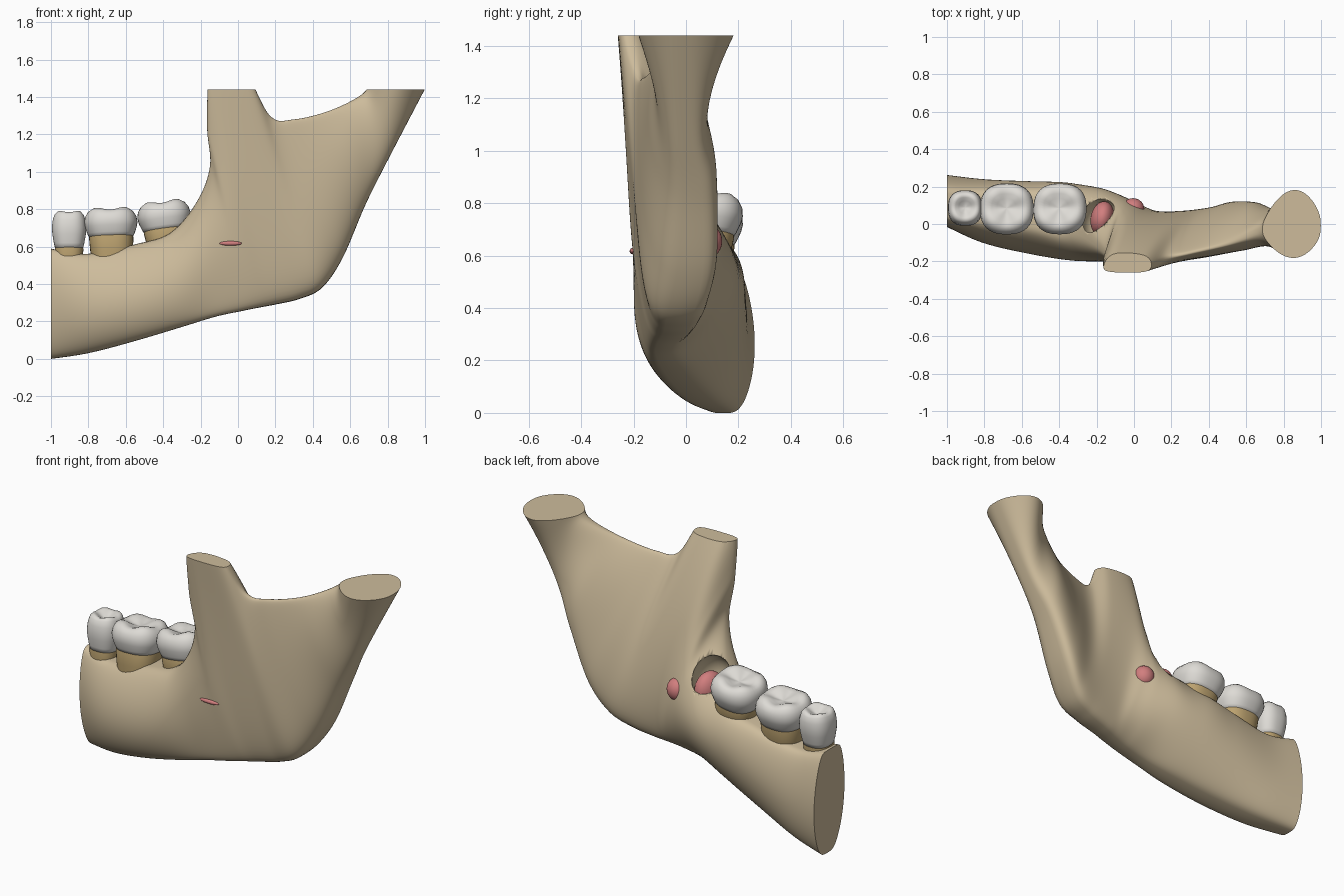
import bpy, bmesh, math
from mathutils import Matrix, Vector

if "Cube" in bpy.data.objects:
    bpy.data.objects.remove(bpy.data.objects["Cube"])


def material(name, rgb):
    m = bpy.data.materials.new(name)
    m.diffuse_color = (*rgb, 1)
    m.use_nodes = True
    m.node_tree.nodes["Principled BSDF"].inputs["Base Color"].default_value = m.diffuse_color
    return m


BONE = material("bone", (0.61, 0.50, 0.33))
ENAMEL = material("enamel", (0.73, 0.71, 0.67))
ROOT = material("root", (0.50, 0.36, 0.16))
PINK = material("pink_bud", (0.64, 0.21, 0.21))


def finish(bm, name, mat, angle=45):
    bmesh.ops.recalc_face_normals(bm, faces=bm.faces[:])
    me = bpy.data.meshes.new(name)
    bm.to_mesh(me)
    bm.free()
    ob = bpy.data.objects.new(name, me)
    bpy.context.collection.objects.link(ob)
    me.materials.append(mat)
    bpy.ops.object.select_all(action='DESELECT')
    ob.select_set(True)
    bpy.context.view_layer.objects.active = ob
    bpy.ops.object.shade_smooth_by_angle(angle=math.radians(angle))
    return ob


def loft(bm, rings):
    vs = [[bm.verts.new(p) for p in r] for r in rings]
    n = len(vs[0])
    for a, b in zip(vs, vs[1:]):
        for i in range(n):
            bm.faces.new((a[i], a[(i + 1) % n], b[(i + 1) % n], b[i]))
    bm.faces.new(vs[0])
    bm.faces.new(vs[-1])


def smooth_rows(rows, steps):
    """Catmull-Rom interpolation of whole rows of numbers."""
    first = [2 * a - b for a, b in zip(rows[0], rows[1])]
    last = [2 * a - b for a, b in zip(rows[-1], rows[-2])]
    r = [first] + rows + [last]
    out = []
    for i in range(1, len(r) - 2):
        for s in range(steps):
            u = s / steps
            out.append([0.5 * (2 * b + (c - a) * u + (2 * a - 5 * b + 4 * c - d) * u * u
                        + (3 * b - a - 3 * c + d) * u ** 3)
                        for a, b, c, d in zip(*r[i - 1:i + 3])])
    return out + [rows[-1]]


def ramp(x, lo, hi):
    return min(1, max(0, (x - lo) / (hi - lo)))


# Jaw sections: lower border x, z and upper border x, z
outline = [
    (-1.03, -0.005, -1.03, 0.595), (-0.8, 0.03, -0.82, 0.56), (-0.55, 0.095, -0.55, 0.612),
    (-0.3, 0.17, -0.36, 0.675), (-0.12, 0.225, -0.22, 0.84), (0.02, 0.255, -0.15, 1.03),
    (0.12, 0.275, -0.165, 1.25), (0.2, 0.29, -0.14, 1.55), (0.33, 0.32, 0.025, 1.55),
    (0.45, 0.38, 0.17, 1.30), (0.56, 0.54, 0.3, 1.28), (0.68, 0.82, 0.5, 1.33),
    (0.8, 1.06, 0.67, 1.42), (1.03, 1.5, 0.70, 1.5)]
# Outer and inner y of each section at the lower border, middle and upper border
depth = [
    (0.05, 0.25, 0.0, 0.265, 0.0, 0.22), (-0.05, 0.21, -0.10, 0.24, -0.04, 0.21),
    (-0.13, 0.14, -0.16, 0.225, -0.08, 0.21), (-0.18, 0.07, -0.195, 0.21, -0.15, 0.20),
    (-0.19, 0.02, -0.20, 0.19, -0.21, 0.04), (-0.19, 0.03, -0.205, 0.14, -0.23, -0.10),
    (-0.19, 0.06, -0.215, 0.09, -0.26, -0.15), (-0.19, 0.09, -0.22, 0.03, -0.30, -0.185),
    (-0.19, 0.12, -0.21, 0.01, -0.30, -0.185), (-0.19, 0.15, -0.19, 0.02, -0.23, -0.14),
    (-0.15, 0.18, -0.17, 0.045, -0.19, -0.12), (-0.10, 0.15, -0.14, 0.08, -0.15, -0.06),
    (-0.10, 0.10, -0.12, 0.08, -0.12, 0.05), (-0.16, 0.14, -0.20, 0.21, -0.13, 0.09)]


def jaw():
    N = 72
    rings = []
    for row in smooth_rows([list(a + b) for a, b in zip(outline, depth)], 8):
        bx, bz, tx, tz, f0, b0, f1, b1, f2, b2 = row
        ring = []
        for k in range(N):
            a = 2 * math.pi * k / N
            t = (1 - math.cos(a)) / 2
            w = ((1 - t) * (1 - 2 * t), 4 * t * (1 - t), t * (2 * t - 1))
            f = w[0] * f0 + w[1] * f1 + w[2] * f2
            b = w[0] * b0 + w[1] * b1 + w[2] * b2
            s = math.sin(a)
            # square crest under the teeth, rounder upper ramus edge and condyle
            e = 0.5 - 0.22 * t * (1 - ramp(tx, -0.45, -0.2))
            e += 0.25 * max(t * ramp(tx, -0.4, -0.2), ramp(bx, 0.7, 1.0))
            y = (f + b) / 2 + (b - f) / 2 * math.copysign(abs(s) ** e, s)
            ring.append((bx + (tx - bx) * t, y, bz + (tz - bz) * t))
        rings.append(ring)
    bm = bmesh.new()
    loft(bm, rings)
    # flat cuts at the tooth end and at the top of both processes
    for co, no in (((-1, 0, 0), (-1, 0, 0)), ((0, 0, 1.44), (0, 0, 1))):
        bmesh.ops.bisect_plane(bm, geom=bm.verts[:] + bm.edges[:] + bm.faces[:],
                               plane_co=co, plane_no=no, clear_outer=True)
        bmesh.ops.holes_fill(bm, edges=[e for e in bm.edges if e.is_boundary], sides=0)
    return finish(bm, "jaw_bone", BONE)


def ellipsoid(name, loc, radii, mat, yaw=0.0):
    bm = bmesh.new()
    bmesh.ops.create_uvsphere(bm, u_segments=32, v_segments=20, radius=1)
    bm.transform(Matrix.Translation(loc) @ Matrix.Rotation(yaw, 4, 'Z')
                 @ Matrix.Diagonal((*radii, 1)))
    return finish(bm, name, mat)


def footprint(cx, cy, rx, ry, r, z, cusp=0.0):
    """Rounded-square ring with four raised corners."""
    pts = []
    for k in range(40):
        a = 2 * math.pi * k / 40
        c, s = math.cos(a), math.sin(a)
        q = (abs(c) ** 2.5 + abs(s) ** 2.5) ** (-1 / 2.5)
        pts.append((cx + rx * r * q * c, cy + ry * r * q * s, z - cusp * math.cos(4 * a)))
    return pts


def tooth(name, cx, cy, rx, ry, z0, z1, root_z, tilt, cusp, lean):
    h = z1 - z0
    prof = [(0.80, 0, 0), (0.88, 0.15, 0), (0.97, 0.38, 0), (1.0, 0.55, 0), (0.96, 0.75, 0.3),
            (0.86, 0.90, 0.6), (0.72, 0.97, 0.9), (0.55, 0.95, 1), (0.36, 0.88, 0.7),
            (0.18, 0.83, 0.2), (0.03, 0.81, 0)]
    pivot = Vector((cx, cy, (z0 + z1) / 2))
    turn = (Matrix.Translation(pivot) @ Matrix.Rotation(tilt, 4, 'Y')
            @ Matrix.Rotation(-lean, 4, 'X') @ Matrix.Translation(-pivot))
    bm = bmesh.new()
    loft(bm, [footprint(cx, cy, rx, ry, r, z0 + h * z, h * c * cusp) for r, z, c in prof])
    bm.transform(turn)
    finish(bm, name + "_crown", ENAMEL, 80)
    bm = bmesh.new()
    loft(bm, [footprint(cx, cy, rx, ry, r, z) for r, z in
              ((0.74, root_z - 0.06), (0.80, root_z), (0.83, z0), (0.80, z0 + 0.02))])
    bm.transform(turn)
    finish(bm, name + "_root", ROOT)


bone = jaw()

# Open pocket behind the last molar
cutter = ellipsoid("pocket_cutter", (-0.185, 0.03, 0.745), (0.09, 0.115, 0.125), BONE, -0.2)
cutter.hide_render = True
mod = bone.modifiers.new("pocket", 'BOOLEAN')
mod.operation, mod.object, mod.solver = 'DIFFERENCE', cutter, 'EXACT'
bpy.context.view_layer.objects.active = bone
bpy.ops.object.modifier_apply(modifier=mod.name)
bpy.data.objects.remove(cutter)

# Buried tooth bud showing in the pocket, on the inner side and on the outer side
ellipsoid("bud_in_pocket", (-0.17, 0.03, 0.68), (0.062, 0.092, 0.10), PINK, -0.2)
ellipsoid("bud_inner_side", (-0.005, 0.08, 0.655), (0.06, 0.058, 0.064), PINK)
ellipsoid("bud_outer_side", (-0.04, -0.203, 0.617), (0.06, 0.012, 0.012), PINK)

# Teeth
tooth("premolar", -0.903, 0.085, 0.092, 0.095, 0.585, 0.79, 0.54, 0, 0.02, 0.05)
tooth("first_molar", -0.68, 0.08, 0.143, 0.137, 0.645, 0.80, 0.58, -0.03, 0.05, 0.1)
tooth("second_molar", -0.395, 0.08, 0.143, 0.137, 0.68, 0.835, 0.64, -0.13, 0.05, 0.12)
